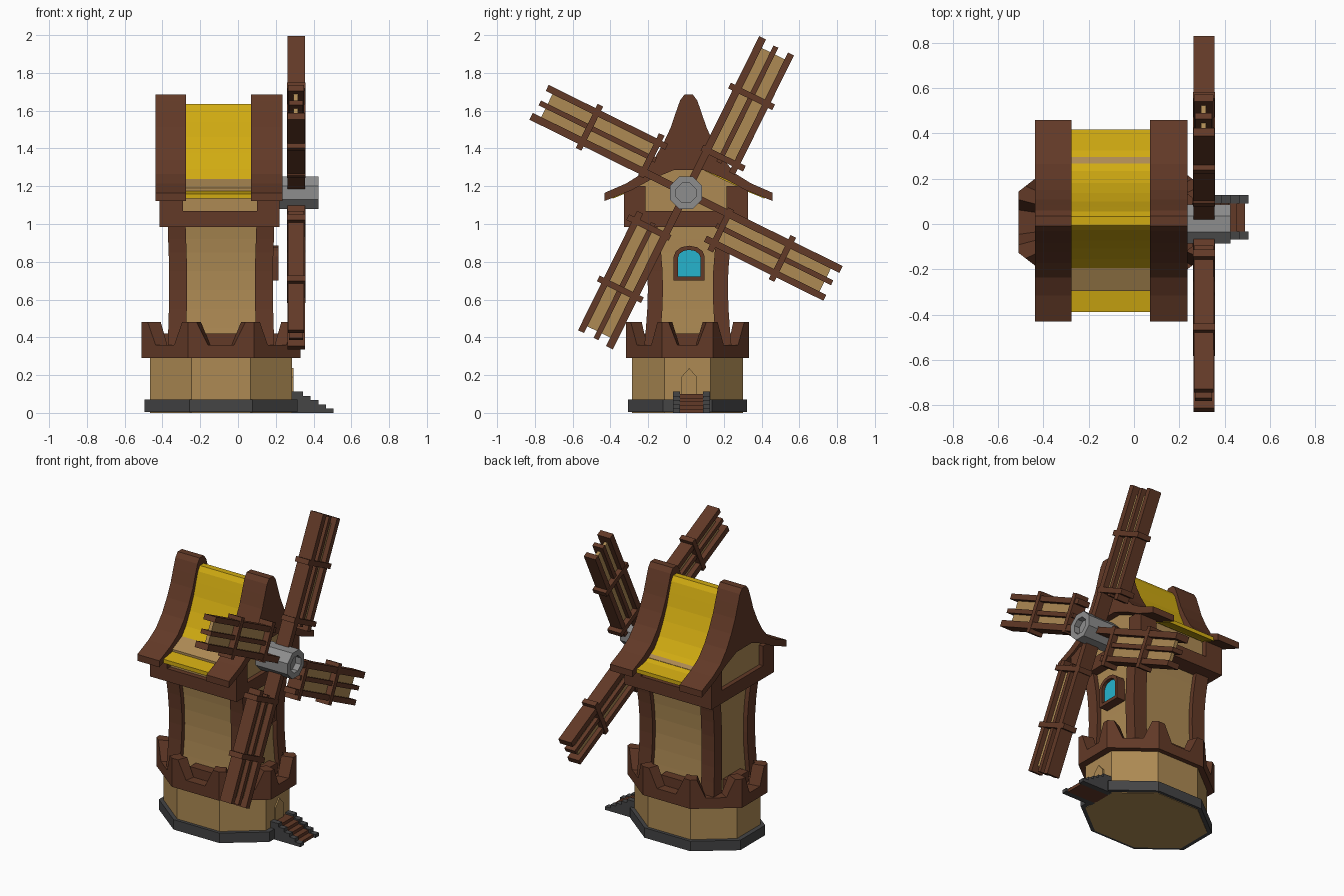
import bpy, bmesh, math
from mathutils import Matrix, Vector

if "Cube" in bpy.data.objects:
    bpy.data.objects.remove(bpy.data.objects["Cube"])

def mat(name, r, g, b):
    m = bpy.data.materials.new(name)
    m.diffuse_color = (r, g, b, 1)
    m.use_nodes = True
    m.node_tree.nodes["Principled BSDF"].inputs["Base Color"].default_value = m.diffuse_color
    return m

BROWN = mat("dark wood", .122, .041, .020)
TAN = mat("tan plaster", .420, .255, .088)
YELLOW = mat("yellow thatch", .640, .410, .006)
STONE = mat("dark stone", .058, .058, .060)
GREY = mat("grey metal", .270, .270, .270)
CYAN = mat("cyan glass", .019, .456, .610)

def finish(name, bm, m):
    bmesh.ops.recalc_face_normals(bm, faces=bm.faces[:])
    me = bpy.data.meshes.new(name)
    bm.to_mesh(me)
    bm.free()
    me.materials.append(m)
    ob = bpy.data.objects.new(name, me)
    bpy.context.collection.objects.link(ob)
    return ob

def loft(name, rings, m, closed=False):
    """Skin rings of equal length; caps the ends, or joins last to first."""
    bm = bmesh.new()
    vs = [[bm.verts.new(p) for p in r] for r in rings]
    n = len(vs[0])
    pairs = list(zip(vs, vs[1:])) + ([(vs[-1], vs[0])] if closed else [])
    for a, b in pairs:
        for i in range(n):
            j = (i + 1) % n
            bm.faces.new((a[i], a[j], b[j], b[i]))
    if not closed:
        bm.faces.new(vs[0])
        bm.faces.new(vs[-1])
    return finish(name, bm, m)

def prism(name, pts, x0, x1, m):
    """Extrude a (y, z) outline along x."""
    return loft(name, [[(x, y, z) for y, z in pts] for x in (x0, x1)], m)

def box(name, x0, x1, y0, y1, z0, z1, m):
    return prism(name, [(y0, z0), (y1, z0), (y1, z1), (y0, z1)], x0, x1, m)

CX, CY = -.09, .008

def octagon(hx, hy, z):
    k = 1 / math.cos(math.pi / 8)
    return [(CX + hx * k * math.cos(math.pi / 8 + i * math.pi / 4),
             CY + hy * k * math.sin(math.pi / 8 + i * math.pi / 4), z) for i in range(8)]

# Octagonal foundation and ground floor
loft("foundation", [octagon(.405, .315, .004), octagon(.405, .315, .07)], STONE)
loft("ground_floor", [octagon(.375, .295, 0), octagon(.375, .295, .33)], TAN)

# Battlement: merlons wrap the eight corners
def battlement_ring(hx, hy, low=None):
    o = [Vector(p) for p in octagon(hx, hy, 0)]
    out = []
    for i in range(8):
        for t, z in ((0, .48), (.13, .48), (.3, .36), (.7, .36), (.87, .48)):
            p = o[i].lerp(o[(i + 1) % 8], t)
            out.append((p.x, p.y, z if low is None else low))
    return out

loft("battlement", [battlement_ring(.42, .325, .29), battlement_ring(.42, .325),
                    battlement_ring(.345, .262), battlement_ring(.345, .262, .29)], BROWN, True)
loft("battlement_floor", [octagon(.38, .29, .295), octagon(.38, .29, .35)], BROWN)
box("tower_foot_long", CX - .31, CX + .31, CY - .09, CY + .09, .34, .42, BROWN)
box("tower_foot_cross", CX - .09, CX + .09, CY - .255, CY + .255, .34, .42, BROWN)

# Tower with concave walls and four corner posts
TY = .01
profile = [(.34, .282, .232), (.45, .279, .222), (.55, .276, .215), (.65, .275, .212),
           (.75, .275, .214), (.85, .277, .222), (.92, .28, .231), (.99, .282, .243)]

def rect(x0, x1, y0, y1, z):
    return [(x0, y0, z), (x1, y0, z), (x1, y1, z), (x0, y1, z)]

loft("tower_wall", [rect(CX - a + .03, CX + a - .03, TY - b + .03, TY + b - .03, z)
                    for z, a, b in profile], TAN)
for sx in (-1, 1):
    for sy in (-1, 1):
        loft("tower_post", [rect(CX + sx * a, CX + sx * (a - .095), TY + sy * b,
                                 TY + sy * (b - .08), z) for z, a, b in profile], BROWN)

# Upper storey: beam, corner posts, plaster gable body
box("upper_beam", -.415, .22, -.328, .328, .985, 1.07, BROWN)
for x0, x1 in ((-.415, -.29), (.10, .22)):
    for y0, y1 in ((-.328, -.215), (.215, .328)):
        box("upper_post", x0, x1, y0, y1, 1.06, 1.2, BROWN)
prism("upper_wall", [(-.295, 1.06), (.295, 1.06), (.295, 1.19), (.0, 1.33), (-.295, 1.19)],
      -.385, .19, TAN)

# Bell-shaped roof: yellow middle between two wooden gable bands
def roof(name, x0, x1, ky, dz, m):
    half = [(.022, 1.685), (.045, 1.655), (.068, 1.59), (.095, 1.51), (.135, 1.425),
            (.185, 1.34), (.25, 1.265), (.33, 1.215), (.445, 1.165)]
    under = [(.445, 1.122), (.3, 1.18), (.2, 1.235), (.08, 1.285)]
    top = [(y * ky, z - dz * min(1, (z - 1.1) / .15)) for y, z in half]
    low = [(y * ky, z + (.012 if dz else 0)) for y, z in under]
    if dz:
        top[-1] = (.445 * ky, 1.16)
    side = top + low
    ring = [(.014 + y, z) for y, z in side] + [(.014 - y, z) for y, z in reversed(side)]
    prism(name, ring, x0, x1, m)

roof("gable_band_back", -.437, -.275, 1, 0, BROWN)
roof("gable_band_front", .07, .235, 1, 0, BROWN)
roof("roof_thatch", -.28, .075, .905, .05, YELLOW)

# Arched window
def arch(y, hw, z0, z1, n=6):
    zs = z1 - hw * .7
    return [(y - hw, z0), (y + hw, z0)] + [
        (y + hw * math.cos(math.pi * i / n), zs + hw * .7 * math.sin(math.pi * i / n))
        for i in range(n + 1)]

loft("window_frame", [[(x, y, z) for y, z in arch(.017, w, lo, hi)] for x, w, lo, hi in
                      ((.14, .082, .70, .885), (.215, .082, .70, .885),
                       (.215, .06, .722, .863), (.14, .06, .722, .863))], BROWN, True)
prism("window_glass", arch(.017, .063, .718, .867), .185, .194, CYAN)

# Pointed door
prism("door", [(-.025, .06), (.058, .06), (.058, .19), (.017, .237), (-.025, .19)],
      .27, .294, TAN)

# Stairs with stone sides
N = 5
def stairs(name, y0, y1, x_end, top, m):
    pts = [(.28, 0), (.28, top)]
    step = (x_end - .345) / (N - 1)
    for i in range(N):
        x, z = .345 + i * step, top * (N - i) / N
        pts += [(x, z), (x, top * (N - i - 1) / N)]
    pts.pop()
    pts.append((x_end, 0))
    loft(name, [[(x, y, z) for x, z in pts] for y in (y0, y1)], m)

stairs("stair_side_left", -.068, -.032, .505, .112, STONE)
stairs("stair_side_right", .09, .127, .505, .112, STONE)
stairs("stair_treads", -.034, .092, .49, .1, BROWN)

# Hub: octagonal, hollow at the front
HZ = 1.165
def hub_ring(x, r):
    return [(x, r * math.cos(math.pi / 8 + i * math.pi / 4),
             HZ + r * math.sin(math.pi / 8 + i * math.pi / 4)) for i in range(8)]
loft("sail_hub", [hub_ring(.18, .093), hub_ring(.425, .093), hub_ring(.425, .056),
                  hub_ring(.385, .056)], GREY)

# Four sails: local z runs outward, local y to the clockwise side
for k in range(4):
    turn = Matrix.Translation((0, 0, HZ)) @ Matrix.Rotation(
        -math.radians(26.3) + k * math.pi / 2, 4, 'X')
    parts = [
        box("sail_spar", .262, .355, -.02, .02, .04, .915, BROWN),
        box("sail_middle_bar", .27, .345, .07, .098, .22, .905, BROWN),
        box("sail_outer_bar", .265, .35, .155, .19, .2, .905, BROWN),
        box("sail_root_crossbar", .26, .357, -.03, .22, .235, .268, BROWN),
        box("sail_mid_crossbar", .26, .357, -.045, .215, .595, .628, BROWN),
        box("sail_cloth", .295, .318, 0, .17, .25, .865, TAN)]
    for ob in parts:
        ob.data.transform(turn)
